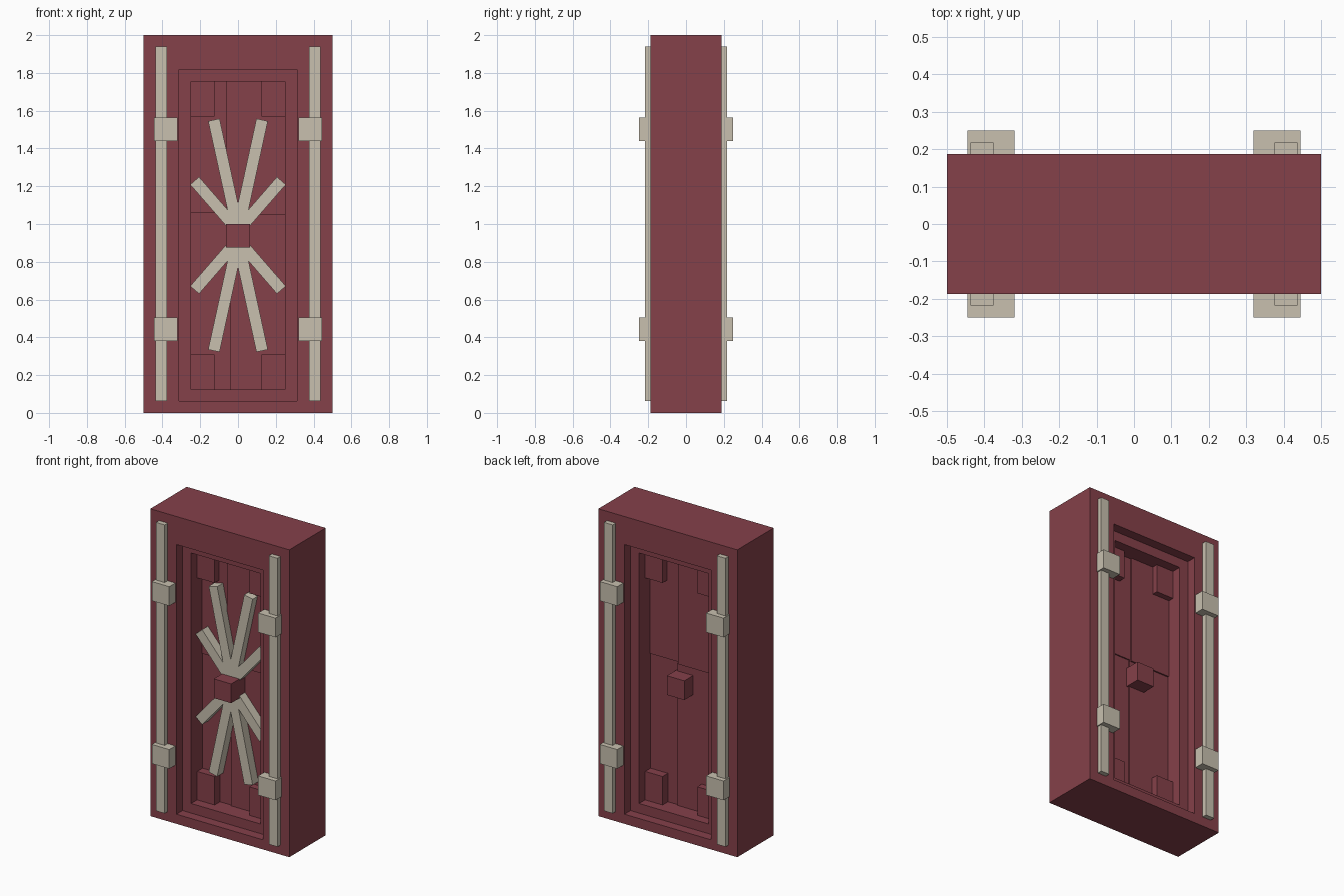
import bpy, bmesh, math
from mathutils import Matrix

cube = bpy.data.objects.get("Cube")
if cube:
    bpy.data.objects.remove(cube)


def material(name, rgb):
    m = bpy.data.materials.new(name)
    m.use_nodes = True
    m.diffuse_color = (*rgb, 1)
    m.node_tree.nodes["Principled BSDF"].inputs["Base Color"].default_value = (*rgb, 1)
    return m


RED = material("dark red", (0.235, 0.052, 0.068))
BEIGE = material("pale beige", (0.58, 0.53, 0.43))


def finish(name, bm, mat):
    bmesh.ops.recalc_face_normals(bm, faces=bm.faces)
    mesh = bpy.data.meshes.new(name)
    bm.to_mesh(mesh)
    bm.free()
    mesh.materials.append(mat)
    ob = bpy.data.objects.new(name, mesh)
    bpy.context.collection.objects.link(ob)
    return ob


def box(name, xs, ys, zs, mat):
    bm = bmesh.new()
    bmesh.ops.create_cube(bm, size=1)
    for v in bm.verts:
        for i, (a, b) in enumerate((xs, ys, zs)):
            v.co[i] = (a + b) / 2 + v.co[i] * (b - a)
    return finish(name, bm, mat)


# Door body: rectangles bridged from the front floor, around the slab, to the back floor
HALF = 0.187
FLOOR = 0.005
outer = (0.5, 0, 2)
step = (0.3125, 0.0625, 1.8175)
inner = (0.25, 0.125, 1.755)
LEDGE = HALF - 0.0625
front = [(inner, FLOOR), (inner, LEDGE), (step, LEDGE), (step, HALF), (outer, HALF)]
rings = [(r, -y) for r, y in front] + [(r, y) for r, y in reversed(front)]
bm = bmesh.new()
loops = []
for (w, z0, z1), y in rings:
    corners = ((-w, z0), (w, z0), (w, z1), (-w, z1))
    loops.append([bm.verts.new((x, y, z)) for x, z in corners])
for a, b in zip(loops, loops[1:]):
    for i in range(4):
        j = (i + 1) % 4
        bm.faces.new((a[i], a[j], b[j], b[i]))
bm.faces.new(loops[0])
bm.faces.new(loops[-1])
finish("door_body", bm, RED)


# Parts on both faces; u is sideways as seen by someone facing that side
def side_box(name, side, us, depths, zs, mat):
    xs = sorted(-side * u for u in us)
    ys = sorted(side * d for d in depths)
    return box(name, xs, ys, zs, mat)


for side, label in ((-1, "front"), (1, "back")):
    # Stepped floor panels
    split_up, split_low = (-0.06, -0.04) if side < 0 else (-0.04, -0.05)
    panels = (
        ("upper_left", (-0.25, split_up), 0.015, (1.06, 1.755)),
        ("upper_right", (split_up, 0.25), 0.025, (1.05, 1.755)),
        ("lower_left", (-0.25, split_low), 0.007, (0.125, 1.06)),
        ("lower_right", (split_low, 0.25), 0.016, (0.125, 1.05)),
    )
    for part, us, depth, zs in panels:
        side_box(f"{label}_{part}_panel", side, us, (0, depth), zs, RED)

    # Central boss
    boss = 0.16 if side < 0 else 0.107
    side_box(f"{label}_centre_boss", side, (-0.0625, 0.0625), (0, boss),
             (0.875, 1.0), RED)

    for s, hand in ((-1, "left"), (1, "right")):
        # Corner blocks inside the recess
        for zs, level in (((0.125, 0.31), "lower"), ((1.57, 1.755), "upper")):
            side_box(f"{label}_{level}_{hand}_corner_block", side,
                     (s * 0.125, s * 0.25), (0, 0.0625), zs, RED)
        # Rail with two clamps
        side_box(f"{label}_{hand}_rail", side, (s * 0.375, s * 0.4375),
                 (HALF - 0.03, 0.218), (0.0625, 1.94), BEIGE)
        for z, level in ((0.38, "lower"), (1.44, "upper")):
            side_box(f"{label}_{level}_{hand}_clamp", side, (s * 0.32, s * 0.445),
                     (HALF - 0.03, 0.25), (z, z + 0.125), BEIGE)

# Radiating bars on the front, mirrored left-right and up-down
for sx, hand in ((-1, "left"), (1, "right")):
    for sz, level in ((-1, "lower"), (1, "upper")):
        for angle, length, kind in ((12.3, 0.6, "steep"), (41, 0.35, "shallow")):
            bar = box(f"{level}_{hand}_{kind}_bar", (-0.031, 0.031),
                      (-0.075, -0.0125), (0, length), BEIGE)
            turn = sx * math.radians(angle)
            if sz < 0:
                turn = math.pi - turn
            bar.matrix_world = (Matrix.Translation((0, 0, 0.94 + sz * 0.025))
                                @ Matrix.Rotation(turn, 4, "Y"))
